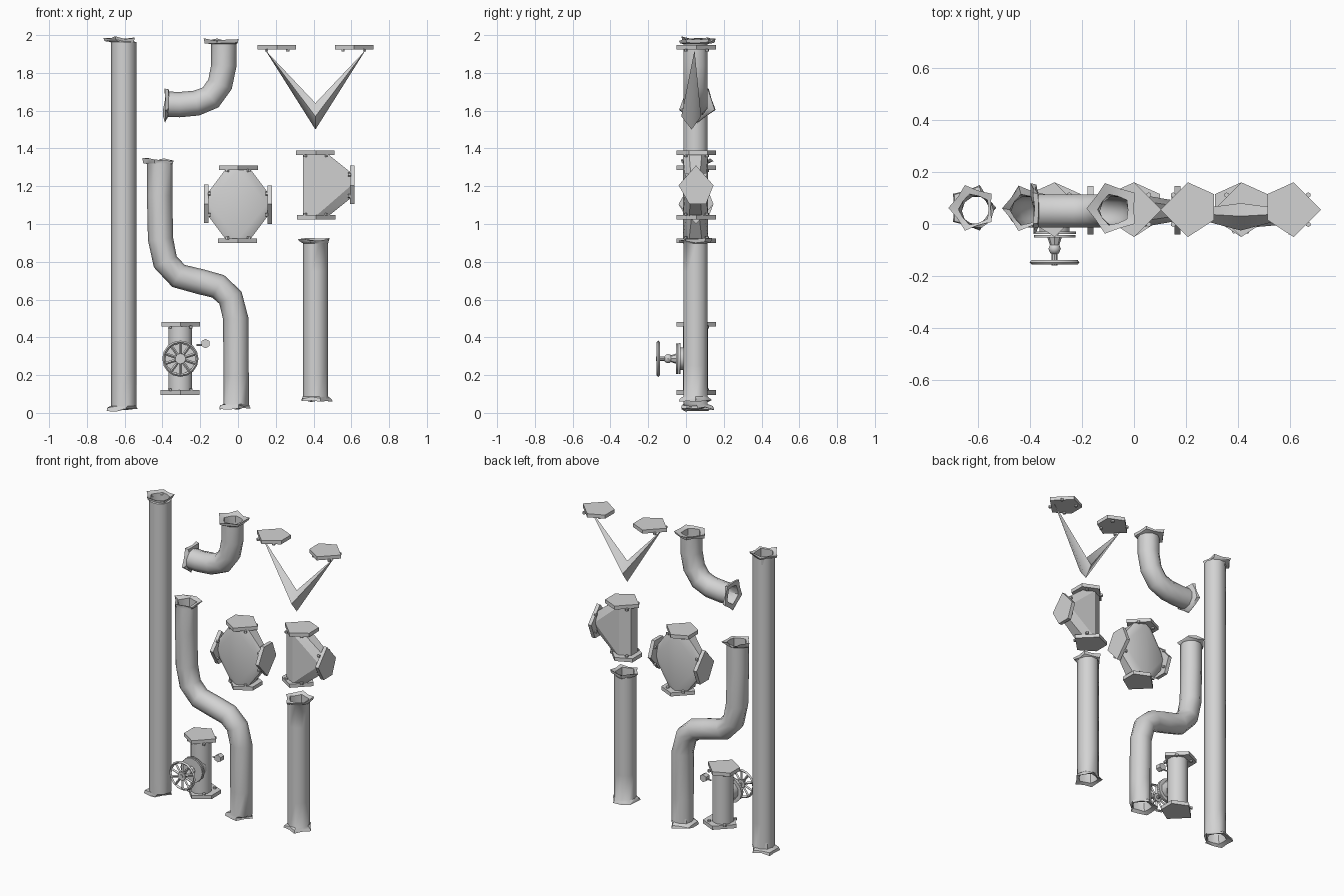
import bpy, bmesh, math, random
from mathutils import Vector, Matrix

if "Cube" in bpy.data.objects:
    bpy.data.objects.remove(bpy.data.objects["Cube"])

random.seed(4)
YC = 0.05          # depth of the pipe centre lines
R = 0.067          # pipe radius
BORE = 0.056       # inner radius of the hollow pipes
PENT = [(.105, 0), (0, .105), (-.1, .06), (-.1, -.04), (0, -.105)]

steel = bpy.data.materials.new("grey steel")
steel.diffuse_color = (0.65, 0.65, 0.65, 1)
steel.use_nodes = True
steel.node_tree.nodes["Principled BSDF"].inputs["Base Color"].default_value = steel.diffuse_color


def finish(name, bm, angle=40):
    bmesh.ops.recalc_face_normals(bm, faces=bm.faces)
    me = bpy.data.meshes.new(name)
    bm.to_mesh(me)
    bm.free()
    me.materials.append(steel)
    ob = bpy.data.objects.new(name, me)
    bpy.context.collection.objects.link(ob)
    bpy.ops.object.select_all(action='DESELECT')
    ob.select_set(True)
    bpy.context.view_layer.objects.active = ob
    bpy.ops.object.shade_smooth_by_angle(angle=math.radians(angle))
    return ob


def loft(bm, rings, wrap=False):
    vs = [[bm.verts.new(p) for p in r] for r in rings]
    n = len(vs[0])
    for a, b in zip(vs, vs[1:] + (vs[:1] if wrap else [])):
        for i in range(n):
            bm.faces.new((a[i], a[(i + 1) % n], b[(i + 1) % n], b[i]))
    if not wrap:
        bm.faces.new(vs[0])
        bm.faces.new(vs[-1])


def cyl(bm, centre, axis, r, depth, n=8, r2=None):
    rot = Vector(axis).to_track_quat('Z', 'Y').to_matrix().to_4x4()
    bmesh.ops.create_cone(bm, cap_ends=True, segments=n, radius1=r, radius2=r if r2 is None else r2,
                          depth=depth, matrix=Matrix.Translation(centre) @ rot)


def pipe(name, pts, bias0=(0, 0, 0), bias1=(0, 0, 0), n=10, rim=.08):
    """Hollow pipe along an x-z path, with thin ragged rims."""
    P = [Vector((x, YC, z)) for x, z in pts]
    T = [(P[min(i + 1, len(P) - 1)] - P[max(i - 1, 0)]).normalized() for i in range(len(P))]

    def ring(c, t, r, off=Vector(), ragged=0):
        u = Vector((0, 1, 0))
        w = t.cross(u)
        out = []
        for k in range(n):
            a = 2 * math.pi * (k + .5) / n
            rr = r - ragged * (k % 2)
            out.append(c + (u * math.cos(a) + w * math.sin(a)) * rr + off
                       + t * random.uniform(-.4, .4) * ragged)
        return out

    def end(c, t, bias):
        # from the mouth of the bore out to the neck; t points outward
        b = Vector(bias)
        return [ring(c - t * .008, t, .062, b * .5, .008),
                ring(c, t, rim + .012, b, .022), ring(c - t * .014, t, rim + .006, b, .018),
                ring(c - t * .022, t, R)]

    first, last = end(P[0], -T[0], bias0), end(P[-1], T[-1], bias1)

    def align(r, ref):
        # choose the order and rotation that best matches the next ring
        cands = [[q[(k + s) % n] for k in range(n)] for q in (r, r[::-1]) for s in range(n)]
        return min(cands, key=lambda q: sum((x - y).length for x, y in zip(q, ref)))
    inner_ids = range(1, len(P) - 1)
    mid = [ring(P[i], T[i], R) for i in inner_ids]
    bore = [ring(P[i], T[i], BORE) for i in inner_ids]
    first = [align(r, mid[0]) for r in first]
    bm = bmesh.new()
    loft(bm, first + mid + last[::-1] + bore[::-1], wrap=True)
    return finish(name, bm)


def flange(name, centre, axis, flip=1, thick=.024, inward=-1, wide=1):
    """Five-sided plate with bolts on the inner side."""
    c, ax = Vector(centre), Vector(axis)
    v = Vector((0, wide, 0))
    u = Vector((1, 0, 0)) if abs(ax.z) > .5 else Vector((0, 0, 1))
    bm = bmesh.new()
    loft(bm, [[c + ax * s * thick / 2 + u * x * flip + v * y for x, y in PENT] for s in (-1, 1)])
    for k in range(4):
        a = math.pi / 4 + k * math.pi / 2
        p = c + (u * math.cos(a) + v * math.sin(a)) * .08 + ax * inward * (thick / 2 + .003)
        cyl(bm, p, ax, .01, .014, 6)
    return finish(name, bm, 30)


def hull_body(name, ends):
    """Faceted fitting body wrapped around its port rings, ridged at front and back."""
    bm = bmesh.new()
    for c, ax, depth in ends:
        ax = Vector(ax)
        v = Vector((0, 1, 0))
        u = ax.cross(v)
        for k in range(6):
            a = math.pi * (k + .5) / 3
            bm.verts.new(Vector(c) + u * math.cos(a) * .076 + v * math.sin(a) * R * depth)
    res = bmesh.ops.convex_hull(bm, input=bm.verts[:])
    junk = [g for g in res["geom_interior"] if isinstance(g, bmesh.types.BMVert)]
    bmesh.ops.delete(bm, geom=junk, context='VERTS')
    return finish(name, bm, 25)


# plain pipes
pipe("long_pipe", [(-.605, .015), (-.605, .2), (-.605, 1), (-.605, 1.8), (-.605, 1.985)],
     (-.016, .012, 0), (-.016, .012, 0))
pipe("short_pipe", [(.41, .065), (.41, .25), (.41, .5), (.41, .75), (.41, .92)])
pipe("offset_pipe", [(-.01, .025), (-.01, .2), (-.012, .5), (-.04, .61), (-.105, .67), (-.2, .695),
                     (-.315, .725), (-.385, .8), (-.41, .92), (-.415, 1.15), (-.415, 1.34)],
     (-.015, .01, 0), (0, .01, 0))
pipe("elbow_pipe", [(-.39, 1.635), (-.31, 1.632), (-.22, 1.64), (-.145, 1.67), (-.095, 1.74),
                    (-.075, 1.84), (-.075, 1.975)], (0, .01, 0), (-.005, .01, 0), rim=.09)

# forked branch: two plates joined by arms that taper to points
bm = bmesh.new()
low, high = [bm.verts.new((.41, .03, z)) for z in (1.5, 1.64)]
front, back = [bm.verts.new((.41, y, 1.57)) for y in (-.025, .08)]
for x in (.145, .675):
    tip = bm.verts.new((x, .045, 1.92))
    loop = [low, front, high, back]
    for i in range(4):
        bm.faces.new((loop[i], loop[(i + 1) % 4], tip))
finish("fork_arms", bm, 75)
flange("fork_plate_left", (.207, .055, 1.935), (0, 0, 1), -1)
flange("fork_plate_right", (.613, .055, 1.935), (0, 0, 1), 1)

# four-way cross
hull_body("cross_body", [((0, YC, 1.29), (0, 0, 1), 1), ((0, YC, .92), (0, 0, 1), 1),
                         ((-.155, YC, 1.105), (1, 0, 0), .6), ((.155, YC, 1.105), (1, 0, 0), .6)])
flange("cross_flange_top", (0, .055, 1.298), (0, 0, 1))
flange("cross_flange_bottom", (0, .055, .911), (0, 0, 1), -1, inward=1)
flange("cross_flange_left", (-.167, .053, 1.105), (1, 0, 0), 1, inward=1, wide=.88)
flange("cross_flange_right", (.167, .053, 1.105), (1, 0, 0), -1, wide=.88)

# three-way tee
hull_body("tee_body", [((.41, YC, 1.37), (0, 0, 1), 1), ((.41, YC, 1.04), (0, 0, 1), 1),
                       ((.6, YC, 1.205), (1, 0, 0), .75)])
flange("tee_flange_top", (.412, .055, 1.376), (0, 0, 1), -1)
flange("tee_flange_bottom", (.412, .055, 1.036), (0, 0, 1), 1, inward=1)
flange("tee_flange_side", (.605, .053, 1.205), (1, 0, 0), wide=.88)

# valve
VX, VZ = -.305, .287
bm = bmesh.new()
cyl(bm, (VX, YC, VZ), (0, 0, 1), .066, .35, 10)
finish("valve_body", bm)
flange("valve_flange_top", (VX, .055, .47), (0, 0, 1))
flange("valve_flange_bottom", (VX, .055, .108), (0, 0, 1), -1, inward=1)
bm = bmesh.new()
cyl(bm, (VX, 0, VZ), (0, 1, 0), .06, .07, 10)
cyl(bm, (VX, -.034, VZ), (0, 1, 0), .082, .01, 12)
cyl(bm, (VX, -.047, VZ), (0, 1, 0), .08, .01, 12)
cyl(bm, (VX, -.065, VZ), (0, 1, 0), .018, .03, 8, .028)
finish("valve_bonnet", bm)
bm = bmesh.new()
bmesh.ops.create_uvsphere(bm, u_segments=8, v_segments=6, radius=.024,
                          matrix=Matrix.Translation((VX, -.095, VZ)))
cyl(bm, (VX, -.115, VZ), (0, 1, 0), .011, .09, 8)
finish("valve_stem", bm)

# handwheel: rim, hub and spokes
bm = bmesh.new()
N = 16
rim = []
for k in range(N):
    a = 2 * math.pi * k / N
    rim.append([Vector((VX + r * math.cos(a), y, VZ + r * math.sin(a)))
                for r, y in ((.096, -.147), (.088, -.156), (.079, -.147), (.088, -.138))])
loft(bm, rim, wrap=True)
cyl(bm, (VX, -.147, VZ), (0, 1, 0), .028, .018, 10)
for k in range(10):
    a = 2 * math.pi * (k + .5) / 10
    d = Vector((math.cos(a), 0, math.sin(a)))
    cyl(bm, Vector((VX, -.147, VZ)) + d * .052, d, .008, .064, 4)
finish("handwheel", bm)

# small drain plug beside the valve
bm = bmesh.new()
cyl(bm, (-.172, YC, .367), (0, 1, 0), .025, .036, 6)
cyl(bm, (-.205, YC, .36), (1, 0, 0), .005, .03, 6)
finish("drain_plug", bm)
